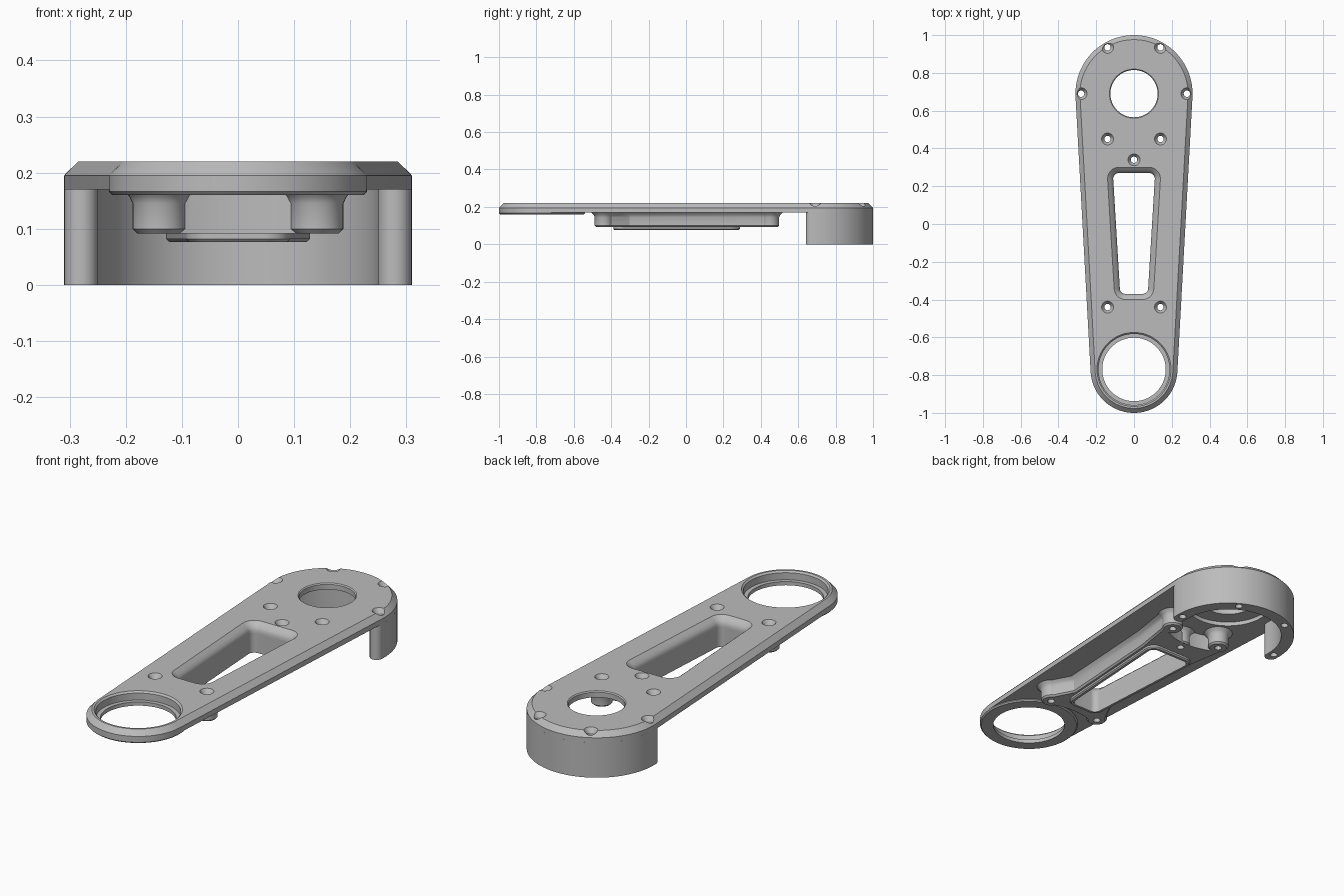
import bpy, bmesh, math
from math import cos, sin, pi

if "Cube" in bpy.data.objects:
    bpy.data.objects.remove(bpy.data.objects["Cube"])

grey = bpy.data.materials.new("machined_grey")
grey.use_nodes = True
grey.diffuse_color = (0.5, 0.5, 0.5, 1)
grey.node_tree.nodes["Principled BSDF"].inputs["Base Color"].default_value = (0.5, 0.5, 0.5, 1)


def arc(x, y, r, a, b, n):
    return [(x + r * cos(a + (b - a) * i / n), y + r * sin(a + (b - a) * i / n)) for i in range(n + 1)]


def circle(x, y, r, n=72):
    return arc(x, y, r, 0, 2 * pi, n)[:-1]


def hull(circles, grow=0, n=10):
    """Outline wrapped round circles (x, y, r) listed counter-clockwise."""
    angles = []
    for (x, y, r), (u, v, s) in zip(circles, circles[1:] + circles[:1]):
        d = math.hypot(u - x, v - y)
        angles.append(math.atan2(v - y, u - x) - math.acos((r - s) / d))
    pts = []
    for i, (x, y, r) in enumerate(circles):
        a = angles[i - 1]
        pts += arc(x, y, r + grow, a, a + (angles[i] - a) % (2 * pi), n)
    return pts


def solid(name, *stacks):
    """Each stack is a list of (outline, z) layers from bottom to top."""
    bm = bmesh.new()
    for stack in stacks:
        rings = [[bm.verts.new((x, y, z)) for x, y in pts] for pts, z in stack]
        bm.faces.new(rings[0][::-1])
        bm.faces.new(rings[-1])
        for lo, hi in zip(rings, rings[1:]):
            for i in range(len(lo)):
                bm.faces.new((lo[i - 1], lo[i], hi[i], hi[i - 1]))
    bmesh.ops.recalc_face_normals(bm, faces=bm.faces)
    mesh = bpy.data.meshes.new(name)
    bm.to_mesh(mesh)
    bm.free()
    mesh.materials.append(grey)
    ob = bpy.data.objects.new(name, mesh)
    bpy.context.collection.objects.link(ob)
    return ob


def boolean(ob, operation, *others):
    bpy.context.view_layer.objects.active = ob
    for other in others:
        mod = ob.modifiers.new("bool", "BOOLEAN")
        mod.operation, mod.solver, mod.object = operation, "EXACT", other
        bpy.ops.object.modifier_apply(modifier=mod.name)


HEAD, TIP = 0.69, -0.77
ARM = [(0, HEAD, 0.31), (0, TIP, 0.23)]
SLOT = [(0.08, 0.24, 0.03), (-0.08, 0.24, 0.03), (-0.045, -0.34, 0.03), (0.045, -0.34, 0.03)]
BOSSES = [(0.14, 0.45), (-0.14, 0.45), (0, 0.34), (0.14, -0.44), (-0.14, -0.44)]
RIM_HOLES = [(0.28, HEAD), (-0.28, HEAD), (0.14, 0.935), (-0.14, 0.935)]


# Cutters
def screw_hole(x, y):
    return [(circle(x, y, r, 24), z) for r, z in ((0.017, -0.1), (0.017, 0.198), (0.033, 0.222), (0.033, 0.25))]


screws = solid("screw_cutter", *[screw_hole(x, y) for x, y in BOSSES + RIM_HOLES])
slot = solid("slot_cutter", [(hull(SLOT, g), z) for g, z in
             ((0, 0.0), (0, 0.185), (0.006, 0.198), (0.016, 0.208), (0.03, 0.22), (0.03, 0.25))])
seat = solid("seat_cutter", [(circle(0, TIP, r), z) for r, z in
             ((0.168, 0.1), (0.168, 0.178), (0.188, 0.178), (0.188, 0.212), (0.196, 0.22), (0.196, 0.25))])
bore = solid("bore_cutter", [(circle(0, HEAD, r), z) for r, z in
             ((0.2, 0.1), (0.2, 0.19), (0.125, 0.19), (0.125, 0.215), (0.13, 0.22), (0.13, 0.25))])
head_arc = solid("head_arc_cutter", [(circle(0, HEAD, 0.31), 0), (circle(0, HEAD, 0.31), 0.25)])
tip_arc = solid("tip_arc_cutter", [(circle(0, TIP, 0.33), 0), (circle(0, TIP, 0.33), 0.25)])

# Tapered arm plate with chamfered top edge
plate = solid("arm_plate", [(hull(ARM, g, 48), z) for g, z in ((0, 0.17), (0, 0.195), (-0.024, 0.22))])
boolean(plate, "DIFFERENCE", slot, seat, bore, screws)

# Thickened ring under the small end
seat_ring = solid("seat_ring", [(circle(0, TIP, r), z) for r, z in ((0.224, 0.16), (0.23, 0.166), (0.23, 0.172))])
boolean(seat_ring, "DIFFERENCE", seat)

# Half-round skirt wall with rounded ends
end = math.radians(4)
ex, ey = 0.28 * cos(end), HEAD - 0.28 * sin(end)
skirt = (arc(0, HEAD, 0.31, -end, pi + end, 64) + arc(-ex, ey, 0.03, pi + end, 2 * pi + end, 10)[1:-1]
         + arc(0, HEAD, 0.25, pi + end, -end, 64) + arc(ex, ey, 0.03, pi - end, 2 * pi - end, 10)[1:-1])
wall = solid("skirt_wall", [(skirt, 0), (skirt, 0.171)])
boolean(wall, "DIFFERENCE", screws)

# Slot frame, webs and screw bosses beneath the plate
SECTION = ((-0.008, 0.092), (0, 0.1), (0, 0.145), (0.006, 0.158), (0.02, 0.171))


def section(outline):
    return [(outline(g), z) for g, z in SECTION]


def web(name, circles, cutter):
    ob = solid(name, section(lambda g: hull(circles, g)))
    boolean(ob, "DIFFERENCE", cutter)
    return ob


frame = solid("slot_frame", section(lambda g: hull(SLOT, g + 0.036)))
head_web = web("head_web", [(0.14, 0.45, 0.04), (-0.14, 0.45, 0.04), (-0.08, 0.2, 0.06), (0.08, 0.2, 0.06)], head_arc)
tip_web = web("tip_web", [(0.045, -0.28, 0.05), (-0.045, -0.28, 0.05), (-0.14, -0.44, 0.04), (0.14, -0.44, 0.04)], tip_arc)
bosses = solid("bosses", *[section(lambda g: circle(x, y, g + 0.048, 32)) for x, y in BOSSES])
boolean(frame, "UNION", head_web, tip_web, bosses)
boolean(frame, "DIFFERENCE", slot, screws)

# Thin lip around the slot's lower edge
lip = solid("slot_lip", [(hull(SLOT, g), z) for g, z in ((0.012, 0.076), (0.018, 0.082), (0.018, 0.1))])
boolean(lip, "DIFFERENCE", slot)

for helper in (screws, slot, seat, bore, head_arc, tip_arc, head_web, tip_web, bosses):
    bpy.data.objects.remove(helper)

for ob in (plate, seat_ring, wall, frame, lip):
    bpy.ops.object.select_all(action="DESELECT")
    ob.select_set(True)
    bpy.context.view_layer.objects.active = ob
    bpy.ops.object.shade_smooth_by_angle(angle=math.radians(25))
